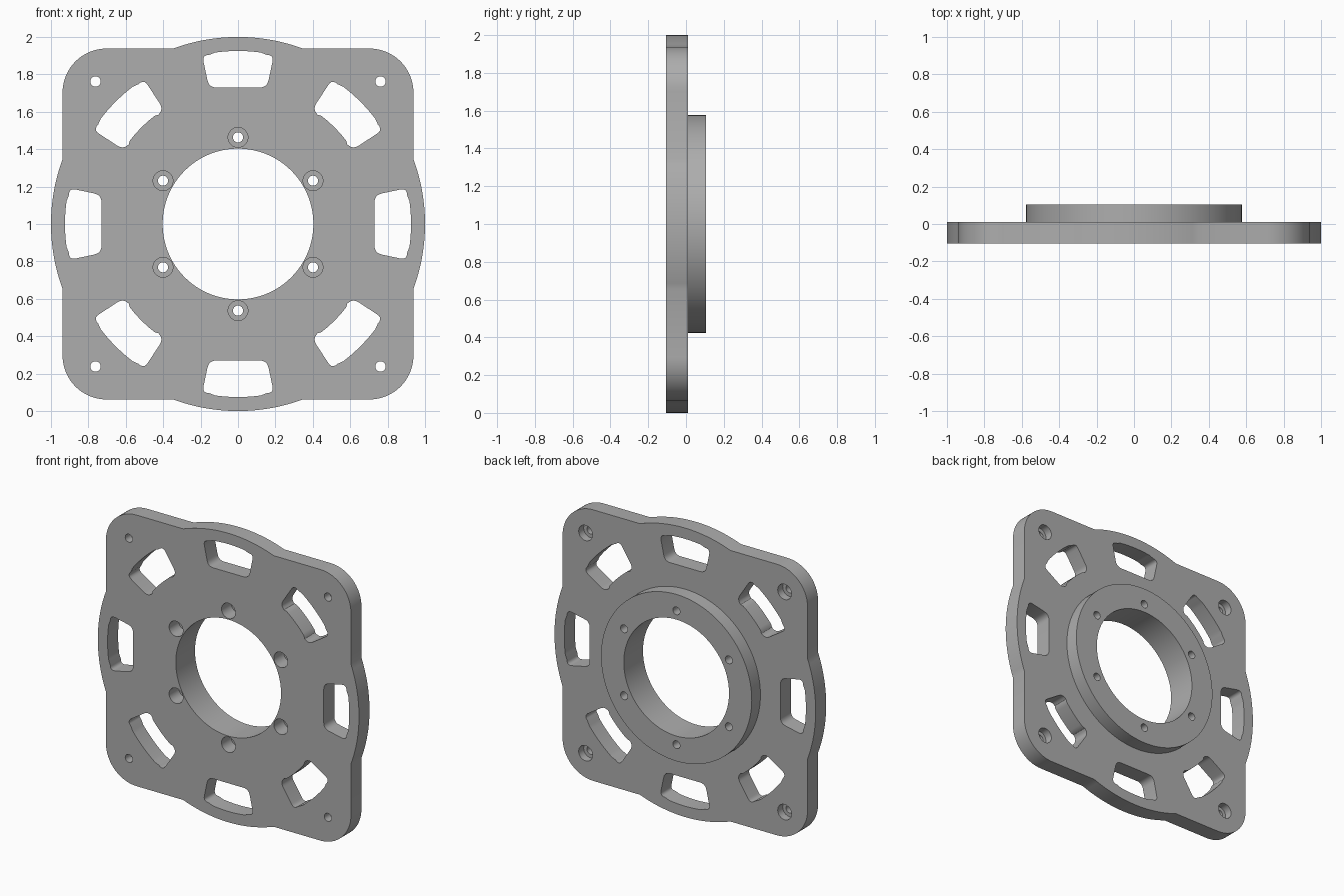
import bpy
import bmesh
from math import sin, cos, pi, radians, sqrt, asin
from mathutils import Vector

FRONT, STEP, BACK = -0.105, 0.01, 0.105   # depth planes along y
CENTRE_Z = 1.0

cube = bpy.data.objects.get("Cube")
if cube:
    bpy.data.objects.remove(cube, do_unlink=True)

grey = bpy.data.materials.new("machined grey")
grey.use_nodes = True
colour = (0.42, 0.42, 0.42, 1)
grey.diffuse_color = colour
grey.node_tree.nodes["Principled BSDF"].inputs["Base Color"].default_value = colour


def arc(radius, start, end, steps, cx=0, cz=0):
    """Points of an arc, angles in radians."""
    return [(cx + radius * cos(start + (end - start) * i / steps),
             cz + radius * sin(start + (end - start) * i / steps))
            for i in range(steps + 1)]


def fillet(corner, before, after, radius, steps=6):
    """Round one corner with a smooth quadratic bend."""
    c = Vector(corner)
    p = c + (Vector(before) - c).normalized() * radius
    q = c + (Vector(after) - c).normalized() * radius
    return [tuple(p * (1 - t) ** 2 + c * 2 * t * (1 - t) + q * t ** 2)
            for t in (i / steps for i in range(steps + 1))]


def prism(name, outline, y0, y1):
    """Extrude a closed x-z outline from y0 to y1."""
    bm = bmesh.new()
    face = bm.faces.new([bm.verts.new((x, y0, z + CENTRE_Z)) for x, z in outline])
    moved = bmesh.ops.extrude_face_region(bm, geom=[face])["geom"]
    bmesh.ops.translate(bm, vec=(0, y1 - y0, 0),
                        verts=[v for v in moved if isinstance(v, bmesh.types.BMVert)])
    bmesh.ops.recalc_face_normals(bm, faces=bm.faces)
    mesh = bpy.data.meshes.new(name)
    bm.to_mesh(mesh)
    bm.free()
    mesh.materials.append(grey)
    obj = bpy.data.objects.new(name, mesh)
    bpy.context.collection.objects.link(obj)
    return obj


def disc(name, radius, y0, y1, x=0, z=0, sides=32):
    return prism(name, arc(radius, 0, 2 * pi, sides, x, z)[:-1], y0, y1)


def combine(target, tool, operation):
    """Apply a boolean and remove the tool."""
    tool.hide_render = True
    mod = target.modifiers.new(tool.name, "BOOLEAN")
    mod.operation, mod.solver, mod.object = operation, "EXACT", tool
    bpy.context.view_layer.objects.active = target
    bpy.ops.object.modifier_apply(modifier=mod.name)
    bpy.data.objects.remove(tool, do_unlink=True)


# Plate outline: rounded square with a shallow circular bulge on each side
half, corner = 0.938, 0.235
bulge = asin(sqrt(1 - half ** 2))
outline = []
for k in range(4):
    turn = k * pi / 2
    side = arc(1, -bulge, bulge, 20)
    side += arc(corner, 0, pi / 2, 16, half - corner, half - corner)
    outline += [(x * cos(turn) - z * sin(turn), x * sin(turn) + z * cos(turn))
                for x, z in side]
body = prism("mounting_plate", outline, FRONT, STEP)

# Raised ring on the back
combine(body, disc("raised_ring", 0.577, STEP - 0.05, BACK, sides=128), "UNION")

# Central bore
combine(body, disc("bore", 0.403, -0.3, 0.3, sides=128), "DIFFERENCE")

# Eight slots; the upright and sideways ones have a straight inner edge
spread = radians(12)
for k in range(8):
    mid = k * pi / 4
    a, b = mid - spread, mid + spread
    outer = arc(0.925, a, b, 16)
    inner = arc(0.73, b, a, 16)
    if k % 2 == 0:
        reach = 0.73 / cos(spread)
        inner = [(reach * cos(b), reach * sin(b)), (reach * cos(a), reach * sin(a))]
    loop = []
    for run, last, first in ((outer, inner[-1], inner[0]), (inner, outer[-1], outer[0])):
        loop += fillet(run[0], last, run[-1], 0.04)
        loop += run[3:-3]
        loop += fillet(run[-1], run[0], first, 0.04)
    combine(body, prism("slot", loop, -0.3, 0.3), "DIFFERENCE")

# Six ring bolt holes, counterbored from the front
for k in range(6):
    t = pi / 2 + k * pi / 3
    x, z = 0.463 * cos(t), 0.463 * sin(t)
    combine(body, disc("bolt_hole", 0.027, -0.3, 0.3, x, z), "DIFFERENCE")
    combine(body, disc("bolt_recess", 0.053, -0.3, 0.0, x, z), "DIFFERENCE")

# Four corner holes, counterbored from the back
for x in (-0.762, 0.762):
    for z in (-0.762, 0.762):
        combine(body, disc("corner_hole", 0.028, -0.3, 0.3, x, z), "DIFFERENCE")
        combine(body, disc("corner_recess", 0.053, STEP - 0.055, 0.3, x, z), "DIFFERENCE")

# Smooth walls, sharp rims
bpy.ops.object.select_all(action="DESELECT")
body.select_set(True)
bpy.context.view_layer.objects.active = body
bpy.ops.object.shade_smooth_by_angle(angle=radians(25))
